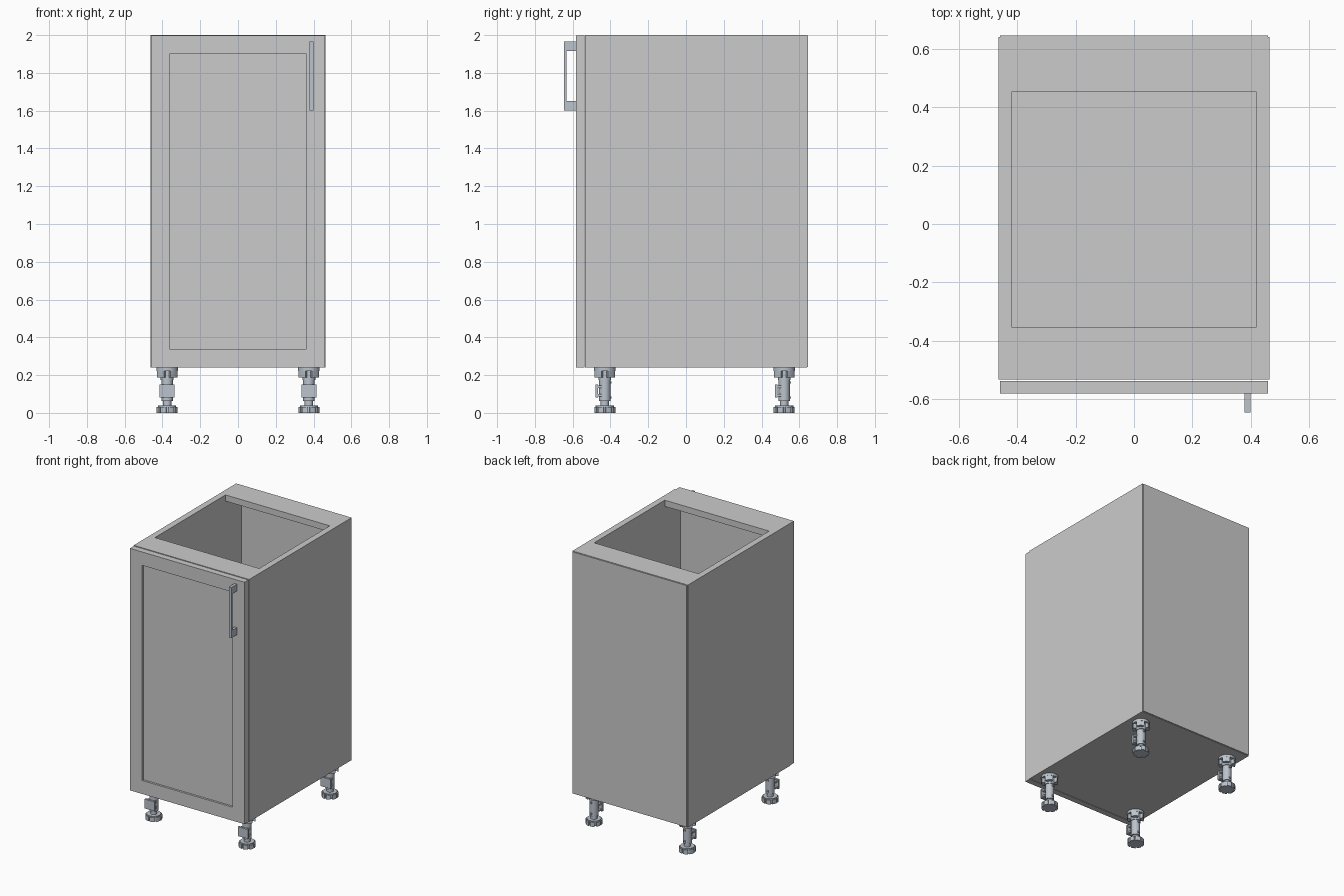
import bpy, bmesh, math
from mathutils import Matrix, Vector

if "Cube" in bpy.data.objects:
    bpy.data.objects.remove(bpy.data.objects["Cube"])

metal = bpy.data.materials.new("metal_grey")
metal.diffuse_color = (0.50, 0.55, 0.61, 1)
metal.use_nodes = True
metal.node_tree.nodes["Principled BSDF"].inputs["Base Color"].default_value = metal.diffuse_color


def link(name, mesh, mat=None, smooth=False):
    ob = bpy.data.objects.new(name, mesh)
    bpy.context.collection.objects.link(ob)
    if mat and not mesh.materials:
        mesh.materials.append(mat)
    if smooth:
        bpy.ops.object.select_all(action='DESELECT')
        ob.select_set(True)
        bpy.context.view_layer.objects.active = ob
        bpy.ops.object.shade_smooth_by_angle(angle=math.radians(32))
    return ob


def finish(bm, name, mat=None, smooth=False):
    bmesh.ops.recalc_face_normals(bm, faces=bm.faces)
    me = bpy.data.meshes.new(name)
    bm.to_mesh(me)
    bm.free()
    return link(name, me, mat, smooth)


def add_box(bm, x0, x1, y0, y1, z0, z1):
    m = Matrix.Translation(((x0 + x1) / 2, (y0 + y1) / 2, (z0 + z1) / 2))
    bmesh.ops.create_cube(bm, size=1, matrix=m @ Matrix.Diagonal((x1 - x0, y1 - y0, z1 - z0, 1)))


def box(name, *dims):
    bm = bmesh.new()
    add_box(bm, *dims)
    return finish(bm, name)


def add_prism(bm, pts, move):
    """Extrude a closed outline of 3D points along a vector."""
    f = bm.faces.new([bm.verts.new(p) for p in pts])
    ext = bmesh.ops.extrude_face_region(bm, geom=[f], use_keep_orig=True)
    vs = [g for g in ext["geom"] if isinstance(g, bmesh.types.BMVert)]
    bmesh.ops.translate(bm, verts=vs, vec=move)


def add_cyl(bm, r, z0, z1, n=24):
    bmesh.ops.create_cone(bm, cap_ends=True, segments=n, radius1=r, radius2=r, depth=z1 - z0,
                          matrix=Matrix.Translation((0, 0, (z0 + z1) / 2)))


def add_lobed(bm, r_out, r_in, lobes, fill, z0, z1):
    """Disc whose rim is cut by evenly spaced notches."""
    pts = []
    step = 2 * math.pi / lobes
    for i in range(lobes):
        mid = (i + 0.5) * step
        half = step * fill / 2
        for a, r in ((-half, r_in), (-half, r_out), (0, r_out), (half, r_out), (half, r_in)):
            pts.append((r * math.cos(mid + a), r * math.sin(mid + a), z0))
    add_prism(bm, pts, Vector((0, 0, z1 - z0)))


# Carcass panels
T = 0.045
for s, side in ((-1, "left"), (1, "right")):
    xs = sorted((s * 0.464, s * (0.464 - T)))
    box(side + "_side_panel", *xs, -0.534, 0.641, 0.24, 2.0)
box("bottom_panel", -0.419, 0.419, -0.534, 0.641, 0.24, 0.24 + T)
box("front_top_rail", -0.419, 0.419, -0.534, -0.355, 2.0 - T, 2.0)
box("back_top_rail", -0.419, 0.419, 0.455, 0.641, 2.0 - T, 2.0)
box("back_panel", -0.459, 0.459, 0.641, 0.647, 0.243, 1.997)

# Door with recessed centre
bm = bmesh.new()
add_box(bm, -0.46, 0.46, -0.582, -0.538, 0.24, 1.997)
bmesh.ops.recalc_face_normals(bm, faces=bm.faces)
front = min(bm.faces, key=lambda f: f.calc_center_median().y)
bmesh.ops.inset_region(bm, faces=[front], thickness=0.138)
ext = bmesh.ops.extrude_discrete_faces(bm, faces=[front])
bmesh.ops.translate(bm, verts=ext["faces"][0].verts, vec=(0, 0.015, 0))
finish(bm, "door")

# Door handle, a U profile extruded sideways
bm = bmesh.new()
u = [(-0.582, 1.60), (-0.646, 1.60), (-0.646, 1.967), (-0.582, 1.967),
     (-0.582, 1.917), (-0.632, 1.917), (-0.632, 1.652), (-0.582, 1.652)]
add_prism(bm, [(0.379, y, z) for y, z in u], Vector((0.02, 0, 0)))
finish(bm, "door_handle", metal)

# Adjustable leg, built once around its own axis
bm = bmesh.new()
add_lobed(bm, 0.056, 0.047, 8, 0.74, 0.0, 0.032)       # notched foot
add_cyl(bm, 0.048, 0.03, 0.038)
add_cyl(bm, 0.022, 0.036, 0.075, 16)                    # threaded stem
add_cyl(bm, 0.030, 0.062, 0.19)                         # tube
add_cyl(bm, 0.034, 0.175, 0.20)
add_cyl(bm, 0.057, 0.222, 0.241)                        # mounting flange
add_lobed(bm, 0.057, 0.034, 4, 0.62, 0.188, 0.224)
add_box(bm, -0.04, 0.04, -0.05, -0.036, 0.082, 0.15)    # plinth clip
for z in (0.088, 0.132):
    add_box(bm, -0.034, 0.034, -0.038, -0.012, z, z + 0.012)
for z in (0.075, 0.155):
    add_box(bm, -0.006, 0.006, 0.02, 0.036, z, z + 0.012)
leg = finish(bm, "front_left_leg", metal, True)
leg.location = (-0.375, -0.43, 0)
for name, x, y in (("front_right_leg", 0.375, -0.43), ("back_left_leg", -0.375, 0.52),
                   ("back_right_leg", 0.375, 0.52)):
    link(name, leg.data).location = (x, y, 0)
